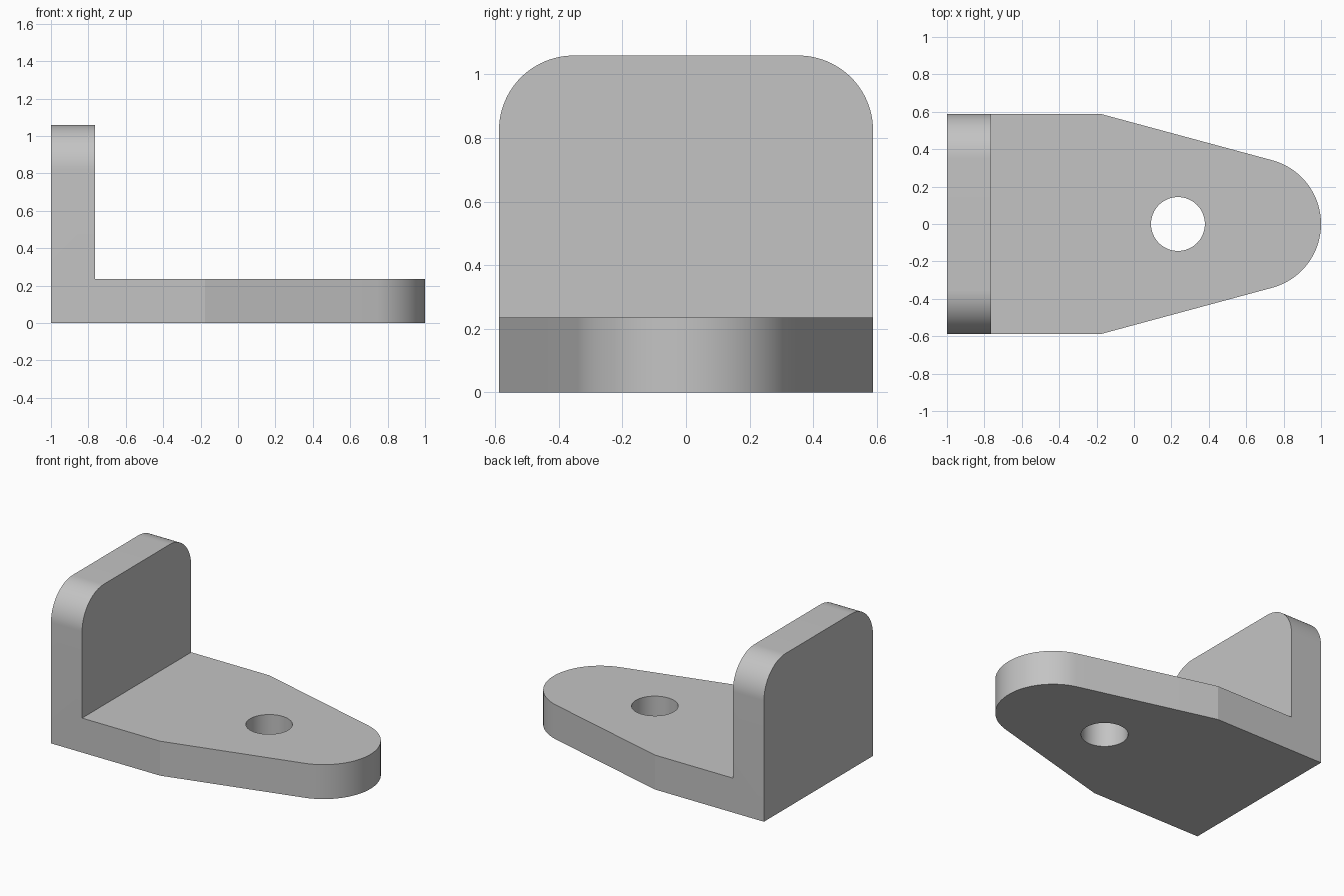
import bpy, bmesh
from math import radians, sin, cos, tan, atan2, asin, hypot
from mathutils import Vector

if "Cube" in bpy.data.objects:
    bpy.data.objects.remove(bpy.data.objects["Cube"], do_unlink=True)

THICK, HALF_WIDTH, HEIGHT = 0.235, 0.588, 1.059
CORNER_R, TIP_R, HOLE_R = 0.235, 0.353, 0.144
TAPER_X, HOLE_X = -0.176, 0.235


def prism(name, points, extrude):
    """Solid made by sweeping a closed outline along a vector."""
    bm = bmesh.new()
    face = bm.faces.new([bm.verts.new(p) for p in points])
    swept = bmesh.ops.extrude_face_region(bm, geom=[face])["geom"]
    verts = [v for v in swept if isinstance(v, bmesh.types.BMVert)]
    bmesh.ops.translate(bm, verts=verts, vec=Vector(extrude))
    bmesh.ops.recalc_face_normals(bm, faces=bm.faces)
    mesh = bpy.data.meshes.new(name)
    bm.to_mesh(mesh)
    bm.free()
    obj = bpy.data.objects.new(name, mesh)
    bpy.context.collection.objects.link(obj)
    return obj


def arc(cx, radius, start, end, steps, z):
    angles = [start + (end - start) * i / steps for i in range(steps + 1)]
    return [(cx + radius * cos(a), radius * sin(a), z) for a in angles]


def cut(target, tool, operation):
    mod = target.modifiers.new(operation.title(), "BOOLEAN")
    mod.operation, mod.object, mod.solver = operation, tool, "EXACT"
    bpy.ops.object.modifier_apply(modifier=mod.name)
    bpy.data.objects.remove(tool, do_unlink=True)


# L-shaped body: upright wall and base plate
inner = -1 + THICK
profile = [(-1, 0), (1, 0), (1, THICK), (inner, THICK), (inner, HEIGHT), (-1, HEIGHT)]
bracket = prism("angle_bracket", [(x, -HALF_WIDTH, z) for x, z in profile],
                (0, 2 * HALF_WIDTH, 0))
bpy.context.view_layer.objects.active = bracket
bracket.select_set(True)

# Rounded upper corners of the wall
bm = bmesh.new()
bm.from_mesh(bracket.data)
corners = [e for e in bm.edges
           if all(v.co.z > HEIGHT - 0.01 for v in e.verts)
           and abs(e.verts[0].co.y - e.verts[1].co.y) < 0.01]
bmesh.ops.bevel(bm, geom=corners, offset=CORNER_R, segments=24,
                profile=0.5, affect="EDGES")
bm.to_mesh(bracket.data)
bm.free()

# Tapered plan with a round tip, oversized everywhere else
tip_x = 1 - TIP_R
run = tip_x - TAPER_X
slope = atan2(HALF_WIDTH, run) - asin(TIP_R / hypot(run, HALF_WIDTH))
wide = HALF_WIDTH + 0.2
wide_x = TAPER_X - 0.2 / tan(slope)
turn = radians(90) - slope
plan = arc(tip_x, TIP_R, -turn, turn, 32, -1)
plan += [(wide_x, wide, -1), (-2, wide, -1), (-2, -wide, -1), (wide_x, -wide, -1)]
cut(bracket, prism("plan_cutter", plan, (0, 0, 3)), "INTERSECT")

# Bolt hole
circle = arc(HOLE_X, HOLE_R, 0, radians(360), 64, -1)[:-1]
cut(bracket, prism("hole_cutter", circle, (0, 0, 3)), "DIFFERENCE")

# Plain grey finish
grey = bpy.data.materials.new("light_grey")
grey.use_nodes = True
colour = (0.55, 0.55, 0.55, 1)
grey.diffuse_color = colour
grey.node_tree.nodes["Principled BSDF"].inputs["Base Color"].default_value = colour
bracket.data.materials.clear()
bracket.data.materials.append(grey)

bpy.ops.object.shade_smooth_by_angle(angle=radians(10))
